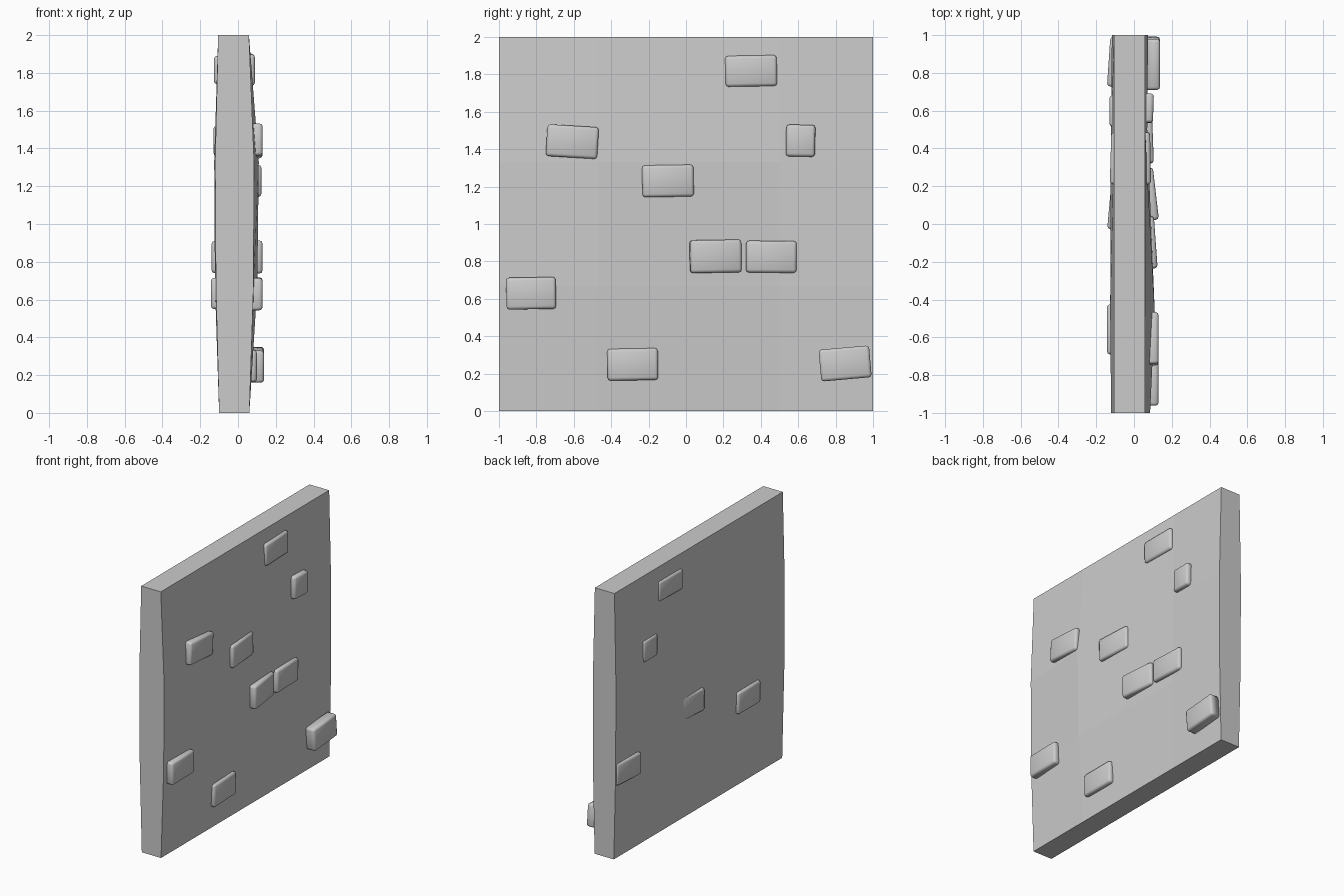
import bpy, bmesh, math
from mathutils import Matrix

if "Cube" in bpy.data.objects:
    bpy.data.objects.remove(bpy.data.objects["Cube"])

# Wall slab: 3x3 faces per side, gently bulged in the middle rows
YS = (-1, -0.47, 0.5, 1)
ZS = (0, 0.67, 1.33, 2)
RIGHT = ((.06, .06, .06, .06), (.082, .102, .070, .074),
         (.085, .110, .070, .074), (.058, .058, .058, .058))
LEFT = ((-.10,) * 4, (-.117, -.122, -.120, -.115),
        (-.121, -.126, -.122, -.117), (-.105,) * 4)

bm = bmesh.new()
grids = [[[bm.verts.new((g[k][j], YS[j], ZS[k])) for j in range(4)]
          for k in range(4)] for g in (RIGHT, LEFT)]
for g in grids:
    for k in range(3):
        for j in range(3):
            bm.faces.new((g[k][j], g[k][j + 1], g[k + 1][j + 1], g[k + 1][j]))
r, l = grids
for i in range(3):
    for k in (0, 3):
        bm.faces.new((r[k][i], r[k][i + 1], l[k][i + 1], l[k][i]))
        bm.faces.new((r[i][k], r[i + 1][k], l[i + 1][k], l[i][k]))
bmesh.ops.recalc_face_normals(bm, faces=bm.faces)
me = bpy.data.meshes.new("wall_slab")
bm.to_mesh(me)
bm.free()
bpy.context.collection.objects.link(bpy.data.objects.new("wall_slab", me))


def brick(name, y0, y1, z0, z1, xa, xb, roll=0, side=1, depth=0.07):
    """Chamfered stone; xa and xb are the outer face's x at y0 and y1."""
    w, h = y1 - y0, z1 - z0
    bm = bmesh.new()
    bmesh.ops.create_cube(bm, size=1, matrix=Matrix.Diagonal((depth, w, h, 1)))
    edges = [e for e in bm.edges if any(v.co.x * side > 0 for v in e.verts)]
    bmesh.ops.bevel(bm, geom=edges, offset=0.016, segments=2, profile=0.5,
                    affect='EDGES')
    me = bpy.data.meshes.new(name)
    bm.to_mesh(me)
    bm.free()
    me.shade_smooth()
    ob = bpy.data.objects.new(name, me)
    bpy.context.collection.objects.link(ob)
    yaw = -math.atan2(xb - xa, w)
    ob.rotation_euler = (math.radians(roll), 0, yaw)
    ob.location = ((xa + xb) / 2 - side * depth / 2, (y0 + y1) / 2, (z0 + z1) / 2)


# Exposed bricks on the right face
right_bricks = [
    (.21, .485, 1.735, 1.90, .09, .085, 1),
    (-.745, -.47, 1.355, 1.525, .13, .13, -3.5),
    (.535, .69, 1.36, 1.53, .10, .105, -1),
    (-.235, .04, 1.145, 1.315, .125, .105, 1),
    (.02, .295, .74, .915, .132, .10, 1),
    (.32, .59, .74, .91, .105, .095, -.5),
    (-.96, -.695, .545, .715, .13, .13, 1),
    (-.42, -.15, .165, .335, .10, .095, 1),
    (.715, .985, .17, .34, .138, .138, 5),
]
# Exposed bricks on the left face
left_bricks = [
    (.21, .485, 1.74, 1.89, -.128, -.12, 0),
    (.515, .68, 1.36, 1.52, -.13, -.13, 0),
    (-.03, .235, .74, .91, -.142, -.118, 0),
    (-.69, -.425, .55, .715, -.143, -.143, 0),
    (.725, .99, .55, .715, -.143, -.125, 0),
]
for n, b in enumerate(right_bricks):
    brick(f"right_brick_{n + 1}", *b)
for n, b in enumerate(left_bricks):
    brick(f"left_brick_{n + 1}", *b, side=-1)
